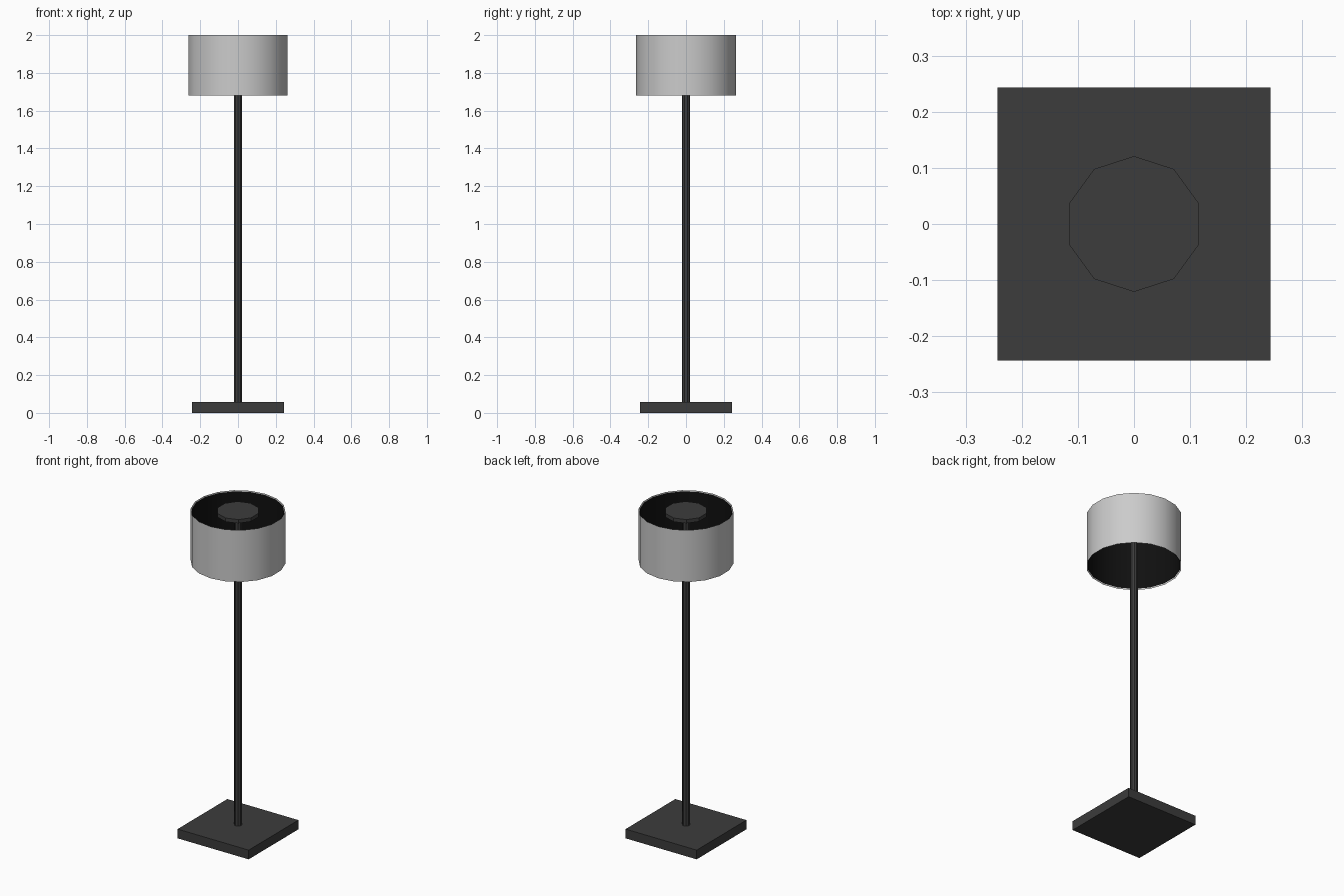
import bpy, bmesh, math

if "Cube" in bpy.data.objects:
    bpy.data.objects.remove(bpy.data.objects["Cube"])


def material(name, value, alpha=1.0):
    m = bpy.data.materials.new(name)
    m.diffuse_color = (value, value, value, alpha)
    m.use_nodes = True
    m.node_tree.nodes["Principled BSDF"].inputs["Base Color"].default_value = m.diffuse_color
    return m


def prism(name, sides, radius, z0, z1, mat, capped=True, inward=False, smooth=False):
    """Upright prism with one corner on the +y axis; open tube if not capped."""
    bm = bmesh.new()
    rings = []
    for z in (z0, z1):
        rings.append([bm.verts.new((radius * math.sin(2 * math.pi * i / sides),
                                    radius * math.cos(2 * math.pi * i / sides), z))
                      for i in range(sides)])
    low, high = rings
    for i in range(sides):
        j = (i + 1) % sides
        quad = [low[j], low[i], high[i], high[j]]
        f = bm.faces.new(quad[::-1] if inward else quad)
        f.smooth = smooth
    if capped:
        bm.faces.new(low)
        bm.faces.new(high[::-1])
    mesh = bpy.data.meshes.new(name)
    bm.to_mesh(mesh)
    bm.free()
    mesh.materials.append(mat)
    obj = bpy.data.objects.new(name, mesh)
    bpy.context.collection.objects.link(obj)
    return obj


metal = material("dark_metal", 0.045)
fabric = material("shade_fabric", 0.55, 0.9)
lining = material("shade_lining", 0.005)

# Square foot
bpy.ops.mesh.primitive_cube_add(size=1, location=(0, 0, 0.0285))
base = bpy.context.object
base.name = "base"
base.scale = (0.486, 0.486, 0.057)
base.data.materials.append(metal)

# Pole and the disc that caps it
prism("pole", 10, 0.022, 0.057, 1.975, metal)
prism("top_disc", 10, 0.121, 1.975, 1.998, metal)

# Open drum shade with a dark lining
prism("shade", 18, 0.266, 1.68, 2.0, fabric, capped=False, smooth=True)
prism("shade_lining", 18, 0.26, 1.685, 1.995, lining, capped=False, inward=True, smooth=True)
